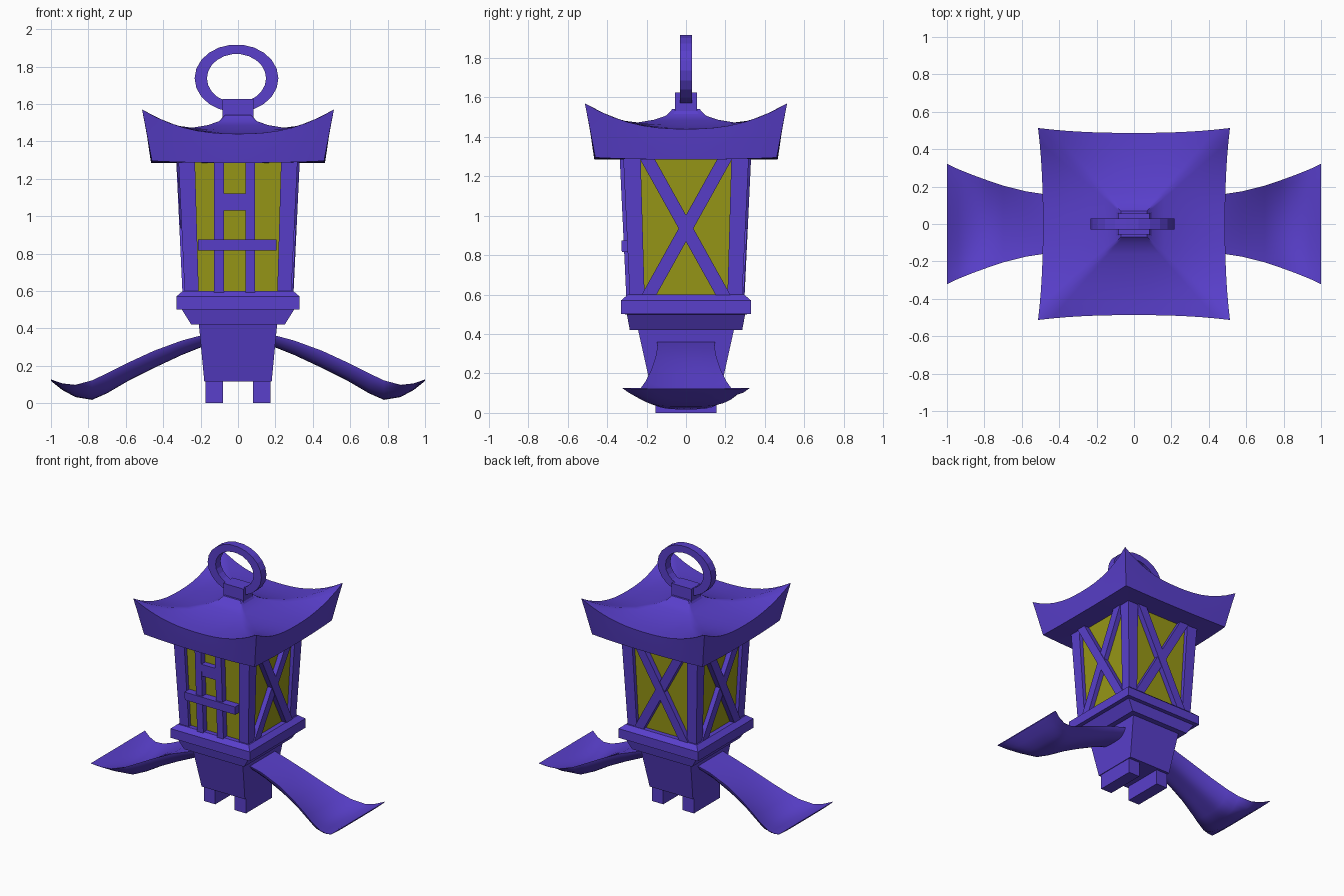
import bpy, bmesh, math

cube = bpy.data.objects.get("Cube")
if cube:
    bpy.data.objects.remove(cube)


def material(name, color):
    m = bpy.data.materials.new(name)
    m.use_nodes = True
    m.diffuse_color = (*color, 1)
    m.node_tree.nodes["Principled BSDF"].inputs["Base Color"].default_value = (*color, 1)
    return m


PURPLE = material("purple", (0.10, 0.05, 0.60))
YELLOW = material("dull_yellow", (0.31, 0.31, 0.008))


def make(name, verts, faces, mat=PURPLE, smooth=False):
    mesh = bpy.data.meshes.new(name)
    mesh.from_pydata(verts, [], faces)
    bm = bmesh.new()
    bm.from_mesh(mesh)
    bmesh.ops.recalc_face_normals(bm, faces=bm.faces)
    bm.to_mesh(mesh)
    bm.free()
    obj = bpy.data.objects.new(name, mesh)
    bpy.context.collection.objects.link(obj)
    mesh.materials.append(mat)
    if smooth:
        bpy.ops.object.select_all(action="DESELECT")
        obj.select_set(True)
        bpy.context.view_layer.objects.active = obj
        bpy.ops.object.shade_smooth_by_angle(angle=math.radians(40))
    return obj


def loft(name, loops, mat=PURPLE, smooth=False, closed=False):
    """Bridge equal closed loops; cap the ends unless the loops form a ring."""
    n, count = len(loops[0]), len(loops)
    faces = []
    for i in range(count if closed else count - 1):
        a, b = i * n, (i + 1) % count * n
        faces += [(a + j, a + (j + 1) % n, b + (j + 1) % n, b + j) for j in range(n)]
    if not closed:
        faces += [tuple(range(n)), tuple(range((count - 1) * n, count * n))]
    return make(name, [v for loop in loops for v in loop], faces, mat, smooth)


def stack(name, levels, mat=PURPLE, cx=0, cy=0):
    """Stack of centred rectangles given as (z, half_x, half_y)."""
    return loft(name, [[(cx - x, cy - y, z), (cx + x, cy - y, z),
                        (cx + x, cy + y, z), (cx - x, cy + y, z)] for z, x, y in levels], mat)


# Trunk, tray and feet
stack("trunk", [(0.115, 0.18, 0.175), (0.43, 0.21, 0.245)])
stack("tray", [(0.42, 0.25, 0.285), (0.50, 0.30, 0.30), (0.501, 0.33, 0.33),
               (0.57, 0.33, 0.33), (0.60, 0.295, 0.295)])
for side, label in ((1, "left"), (-1, "right")):
    stack(label + "_foot", [(0, 0.047, 0.155), (0.12, 0.047, 0.155)], cx=side * 0.128)

# Glowing core and tapered corner posts
LOW, HIGH = 0.59, 1.29
stack("glass_core", [(LOW, 0.26, 0.26), (HIGH, 0.288, 0.288)], YELLOW)
for sx in (1, -1):
    for sy in (1, -1):
        loft("corner_post", [[(sx * x, sy * y, z) for x, y in ((a, a), (b, a), (b, b), (a, b))]
                             for z, a, b in ((LOW, 0.21, 0.285), (HIGH, 0.23, 0.318))])


def slat(name, quad, turn, raise_by):
    """Four (u, z) points laid on a sloping wall and given thickness."""
    c, s = math.cos(turn), math.sin(turn)
    loops = []
    for depth in (-0.04, raise_by):
        loop = []
        for u, z in quad:
            d = 0.285 + 0.033 * (z - LOW) / (HIGH - LOW) + depth
            loop.append((u * c + d * s, u * s - d * c, z))
        loops.append(loop)
    loft(name, loops)


def straight_slat(name, u0, u1, z0, z1, raise_by):
    slat(name, [(u0, z0), (u1, z0), (u1, z1), (u0, z1)], 0, raise_by)


# Crossed braces on the sides and back
for label, quarter in (("left", 1), ("back", 2), ("right", 3)):
    for flip in (1, -1):
        slat(label + "_brace", [(flip * u, z) for u, z in
             ((0.155, LOW), (0.23, LOW), (-0.16, HIGH), (-0.235, HIGH))],
             quarter * math.pi / 2, 0.012 if flip > 0 else 0.008)

# Front lattice
for u in (-0.102, 0.065):
    straight_slat("front_upright", u - 0.026, u + 0.026, LOW, HIGH, 0.018)
straight_slat("front_crossbar", -0.215, 0.205, 0.815, 0.875, 0.03)
straight_slat("front_short_bar", -0.09, 0.05, 1.03, 1.12, 0.015)

# Curved roof: (half at middle, half at corner, z at middle, z at corner)
ROOF = [(0.25, 0.25, 1.285, 1.285), (0.465, 0.46, 1.285, 1.295),
        (0.475, 0.478, 1.35, 1.39), (0.482, 0.495, 1.40, 1.48),
        (0.487, 0.513, 1.44, 1.57), (0.42, 0.44, 1.442, 1.525),
        (0.34, 0.355, 1.448, 1.487), (0.25, 0.25, 1.462, 1.472),
        (0.16, 0.16, 1.485, 1.487), (0.10, 0.10, 1.508, 1.508),
        (0.07, 0.07, 1.54, 1.54)]
STEPS = 14
roof_loops = []
for hm, hc, zm, zc in ROOF:
    loop = []
    for quarter in range(4):
        c, s = math.cos(quarter * math.pi / 2), math.sin(quarter * math.pi / 2)
        for i in range(STEPS):
            t = 2 * i / STEPS - 1
            k = abs(t) ** 2.4
            x, y = t * hc, -(hm + (hc - hm) * k)
            loop.append((x * c - y * s, x * s + y * c, zm + (zc - zm) * k))
    roof_loops.append(loop)
loft("roof", roof_loops, smooth=True)

# Neck block and hanging ring
stack("roof_neck", [(1.49, 0.11, 0.08), (1.53, 0.083, 0.055), (1.625, 0.083, 0.055)])
ring = []
for i in range(22):
    a = 2 * math.pi * i / 22
    ring.append([(-0.008 + rx * math.cos(a), y, 1.737 + rz * math.sin(a))
                 for rx, rz, y in ((0.224, 0.181, -0.03), (0.224, 0.181, 0.03),
                                   (0.158, 0.13, 0.03), (0.158, 0.13, -0.03))])
loft("hanging_ring", ring, closed=True)

# Flared side aprons: (x, half width, edge z, underside z, dish depth)
APRON = [(0.15, 0.15, 0.375, 0.32, 0.0), (0.30, 0.145, 0.335, 0.26, 0.0),
         (0.45, 0.155, 0.28, 0.19, 0.005), (0.58, 0.175, 0.22, 0.125, 0.02),
         (0.70, 0.205, 0.16, 0.055, 0.04), (0.78, 0.232, 0.122, 0.02, 0.05),
         (0.87, 0.265, 0.098, 0.035, 0.03), (0.94, 0.293, 0.106, 0.073, 0.015),
         (1.0, 0.322, 0.127, 0.121, 0.0)]
for side, label in ((1, "left"), (-1, "right")):
    loops = []
    for x, w, edge, under, dish in APRON:
        ts = [i / 7 - 1 for i in range(15)]
        top = [(side * x, w * t, edge - dish * (1 - t * t)) for t in ts]
        bottom = [(side * x, w * t, under + (edge - under) * abs(t) ** 4 - 0.002)
                  for t in reversed(ts)]
        loops.append(top + bottom)
    loft(label + "_apron", loops, smooth=True)
